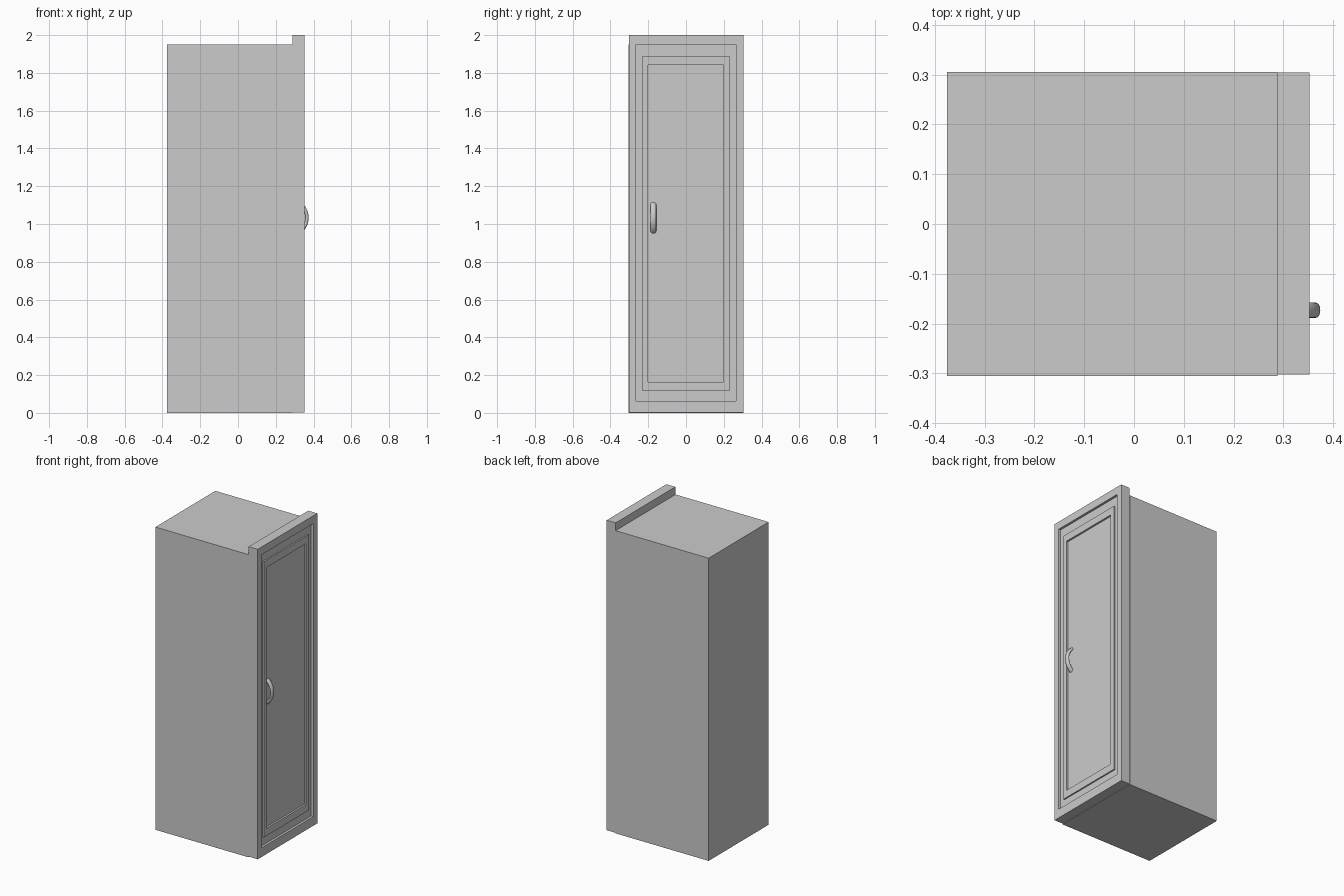
import bpy, bmesh, math
from mathutils import Vector

if "Cube" in bpy.data.objects:
    bpy.data.objects.remove(bpy.data.objects["Cube"])


def make_object(name, bm):
    bmesh.ops.recalc_face_normals(bm, faces=bm.faces)
    mesh = bpy.data.meshes.new(name)
    bm.to_mesh(mesh)
    bm.free()
    obj = bpy.data.objects.new(name, mesh)
    bpy.context.collection.objects.link(obj)
    return obj


def add_loop(bm, x, y0, y1, z0, z1):
    return [bm.verts.new((x, y, z)) for y, z in
            ((y0, z0), (y1, z0), (y1, z1), (y0, z1))]


def nested_box(name, loops):
    """Skin a chain of rectangles (x, y0, y1, z0, z1), capped at both ends."""
    bm = bmesh.new()
    rings = [add_loop(bm, *loop) for loop in loops]
    for a, b in zip(rings, rings[1:]):
        for i in range(4):
            j = (i + 1) % 4
            bm.faces.new((a[i], a[j], b[j], b[i]))
    bm.faces.new(rings[0])
    bm.faces.new(rings[-1])
    return make_object(name, bm)


# Cabinet body
body = (-0.305, 0.305, 0.0, 1.95)
nested_box("cabinet_body", [(-0.375, *body), (0.288, *body)])

# Door front: stepped rectangles form the frame, groove, moulding and panel
outer = (-0.302, 0.304, 0.003, 2.0)
gap = (-0.265, 0.264, 0.062, 1.95)
mould = (-0.23, 0.229, 0.115, 1.89)
panel = (-0.202, 0.199, 0.163, 1.843)
nested_box("door_front", [
    (0.288, *outer), (0.352, *outer),
    (0.352, *gap), (0.337, *gap),
    (0.337, *mould), (0.346, *mould),
    (0.346, *panel), (0.334, *panel)])

# Handle: round bar swept along an arc, ends sunk into the panel
bm = bmesh.new()
bar, R, sides, steps = 0.0155, 0.105, 16, 24
centre = Vector((0.374 - R, -0.173, 1.033))
half = math.radians(52)
rings = []
for i in range(steps + 1):
    t = -half + 2 * half * i / steps
    out = Vector((math.cos(t), 0, math.sin(t)))
    ring = []
    for k in range(sides):
        a = 2 * math.pi * k / sides
        # bar is thinner in depth than in width
        p = centre + out * (R - 0.009 + 0.009 * math.cos(a))
        p.y += bar * math.sin(a)
        ring.append(bm.verts.new(p))
    rings.append(ring)
for a, b in zip(rings, rings[1:]):
    for k in range(sides):
        m = (k + 1) % sides
        bm.faces.new((a[k], a[m], b[m], b[k]))
bm.faces.new(rings[0])
bm.faces.new(rings[-1])
handle = make_object("door_handle", bm)
bpy.context.view_layer.objects.active = handle
handle.select_set(True)
bpy.ops.object.shade_smooth_by_angle(angle=math.radians(40))
